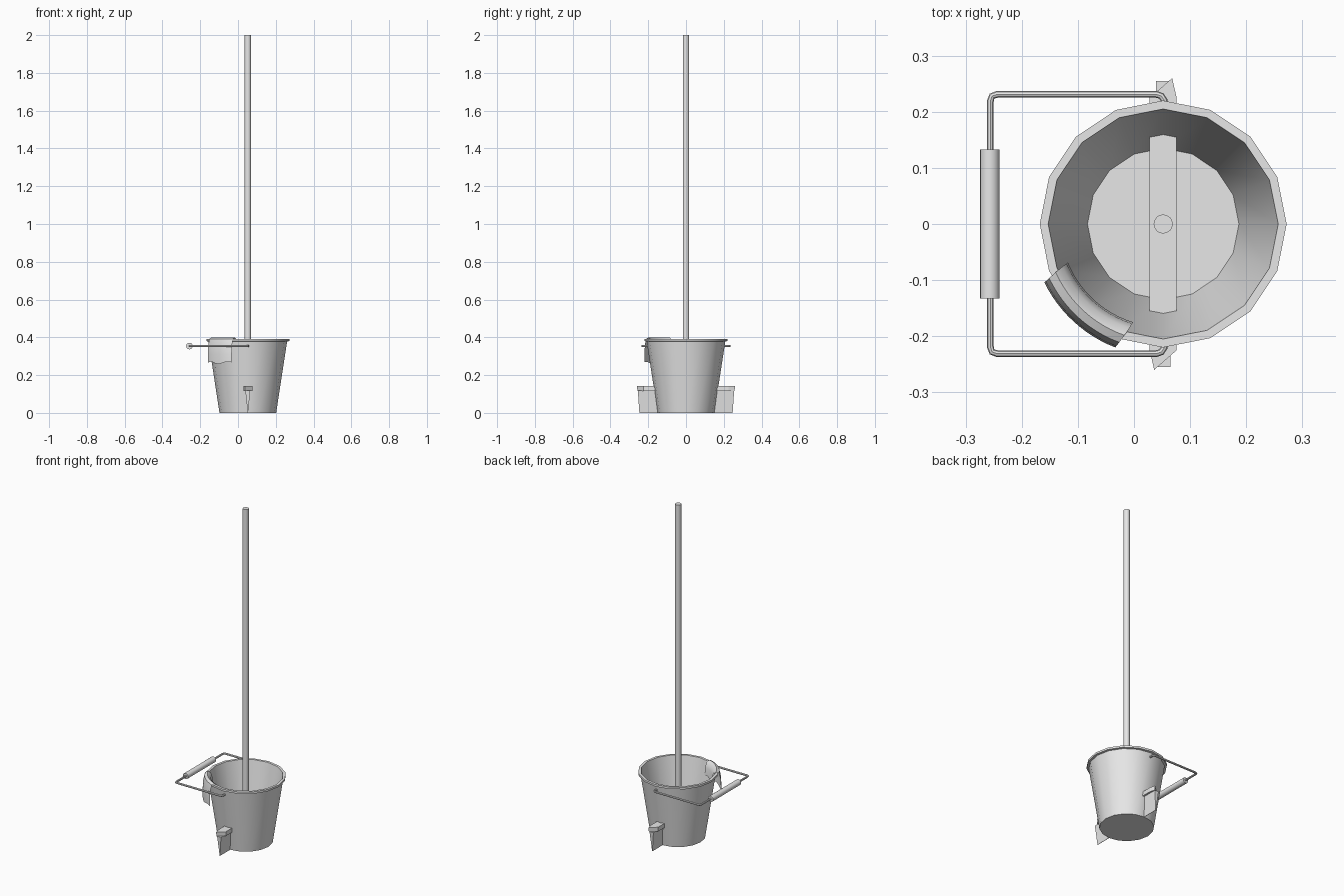
import bpy, bmesh, math
from math import sin, cos, pi, radians
from mathutils import Matrix, Vector

cube = bpy.data.objects.get("Cube")
if cube:
    bpy.data.objects.remove(cube, do_unlink=True)

CX = 0.052  # bucket and pole axis

grey = bpy.data.materials.new("light_grey")
grey.use_nodes = True
grey.diffuse_color = (0.8, 0.8, 0.8, 1)
grey.node_tree.nodes["Principled BSDF"].inputs["Base Color"].default_value = (0.8, 0.8, 0.8, 1)


def finish(obj, smooth=True):
    obj.data.materials.clear()
    obj.data.materials.append(grey)
    if smooth:
        bpy.ops.object.select_all(action="DESELECT")
        obj.select_set(True)
        bpy.context.view_layer.objects.active = obj
        bpy.ops.object.shade_smooth_by_angle(angle=radians(35))


def add_mesh(name, bm, smooth=True, recalc=True):
    if recalc:
        bmesh.ops.recalc_face_normals(bm, faces=bm.faces)
    mesh = bpy.data.meshes.new(name)
    bm.to_mesh(mesh)
    bm.free()
    obj = bpy.data.objects.new(name, mesh)
    bpy.context.collection.objects.link(obj)
    finish(obj, smooth)


def cylinder(name, radius, length, matrix, sides=16):
    bm = bmesh.new()
    bmesh.ops.create_cone(bm, cap_ends=True, segments=sides, radius1=radius,
                          radius2=radius, depth=length, matrix=matrix)
    add_mesh(name, bm)


def loft(name, rings):
    """Closed solid through rings of equal point count."""
    bm = bmesh.new()
    loops = [[bm.verts.new(p) for p in ring] for ring in rings]
    for a, b in zip(loops, loops[1:]):
        for i in range(len(a)):
            j = (i + 1) % len(a)
            bm.faces.new((a[i], a[j], b[j], b[i]))
    bm.faces.new(loops[0])
    bm.faces.new(loops[-1])
    add_mesh(name, bm, smooth=name == "bucket")


# Bucket: outside wall, rolled rim, inside wall and floor
profile = [(0.15, 0), (0.208, 0.378), (0.22, 0.38), (0.22, 0.392),
           (0.205, 0.392), (0.135, 0.01)]
SIDES = 16
loft("bucket", [[(CX + r * cos(2 * pi * i / SIDES), r * sin(2 * pi * i / SIDES), z)
                 for i in range(SIDES)] for r, z in profile])


# Wiper head: a bar with narrowed ends and a tapering blade
def bar_ring(z, end):
    half = [(0.024, -0.225), (0.024, 0.225), (0.016, end)]
    pts = half + [(-x, -y) for x, y in half]
    return [(CX + x, y, z) for x, y in pts]


def blade_ring(z, w, end):
    return [(CX + sx * w, sy * end, z) for sx, sy in ((1, -1), (1, 1), (-1, 1), (-1, -1))]


loft("wiper_bar", [bar_ring(0.117, 0.257), bar_ring(0.143, 0.26)])
loft("wiper_blade", [blade_ring(0, 0.001, 0.247), blade_ring(0.118, 0.013, 0.255)])

# Pole
cylinder("pole", 0.017, 1.86, Matrix.Translation((CX, 0, 1.07)))

# Wire bail with rounded corners
side = [(CX + 0.002, 0.203), (CX + 0.002, 0.22), (CX - 0.003, 0.228), (0.04, 0.231),
        (-0.244, 0.231), (-0.253, 0.228), (-0.256, 0.219)]
path = side + [(x, -y) for x, y in reversed(side)]
curve = bpy.data.curves.new("bail_wire", "CURVE")
curve.dimensions = "3D"
curve.bevel_depth = 0.006
curve.bevel_resolution = 2
curve.use_fill_caps = True
spline = curve.splines.new("POLY")
spline.points.add(len(path) - 1)
for point, (x, y) in zip(spline.points, path):
    point.co = (x, y, 0.354, 1)
bail = bpy.data.objects.new("bail_wire", curve)
bpy.context.collection.objects.link(bail)
bpy.ops.object.select_all(action="DESELECT")
bail.select_set(True)
bpy.context.view_layer.objects.active = bail
bpy.ops.object.convert(target="MESH")
finish(bpy.context.view_layer.objects.active)

# Grip on the bail
cylinder("bail_grip", 0.0175, 0.266,
         Matrix.Translation((-0.257, 0, 0.354)) @ Matrix.Rotation(pi / 2, 4, "X"))

# Cloth draped over the rim
drape = [(0.183, 0.31), (0.186, 0.36), (0.195, 0.388), (0.21, 0.4),
         (0.225, 0.392), (0.233, 0.36), (0.236, 0.31), (0.236, 0.265)]
COLS = 12
bm = bmesh.new()
grid = []
for k in range(COLS + 1):
    t = k / COLS
    column = []
    for j, (r, z) in enumerate(drape):
        ang = radians(202 + 51 * t + (r - 0.183) * 80 * (1 - 2 * t))
        wave = 0.006 * sin(t * 9) if j in (0, len(drape) - 1) else 0
        column.append(bm.verts.new((CX + r * cos(ang), r * sin(ang), z + wave)))
    grid.append(column)
for a, b in zip(grid, grid[1:]):
    for j in range(len(drape) - 1):
        bm.faces.new((a[j], b[j], b[j + 1], a[j + 1]))
bm.normal_update()
# The sheet faces outward and up
if sum((f.normal.z for f in bm.faces), 0.0) < 0:
    bmesh.ops.reverse_faces(bm, faces=bm.faces)
add_mesh("cloth", bm, recalc=False)
